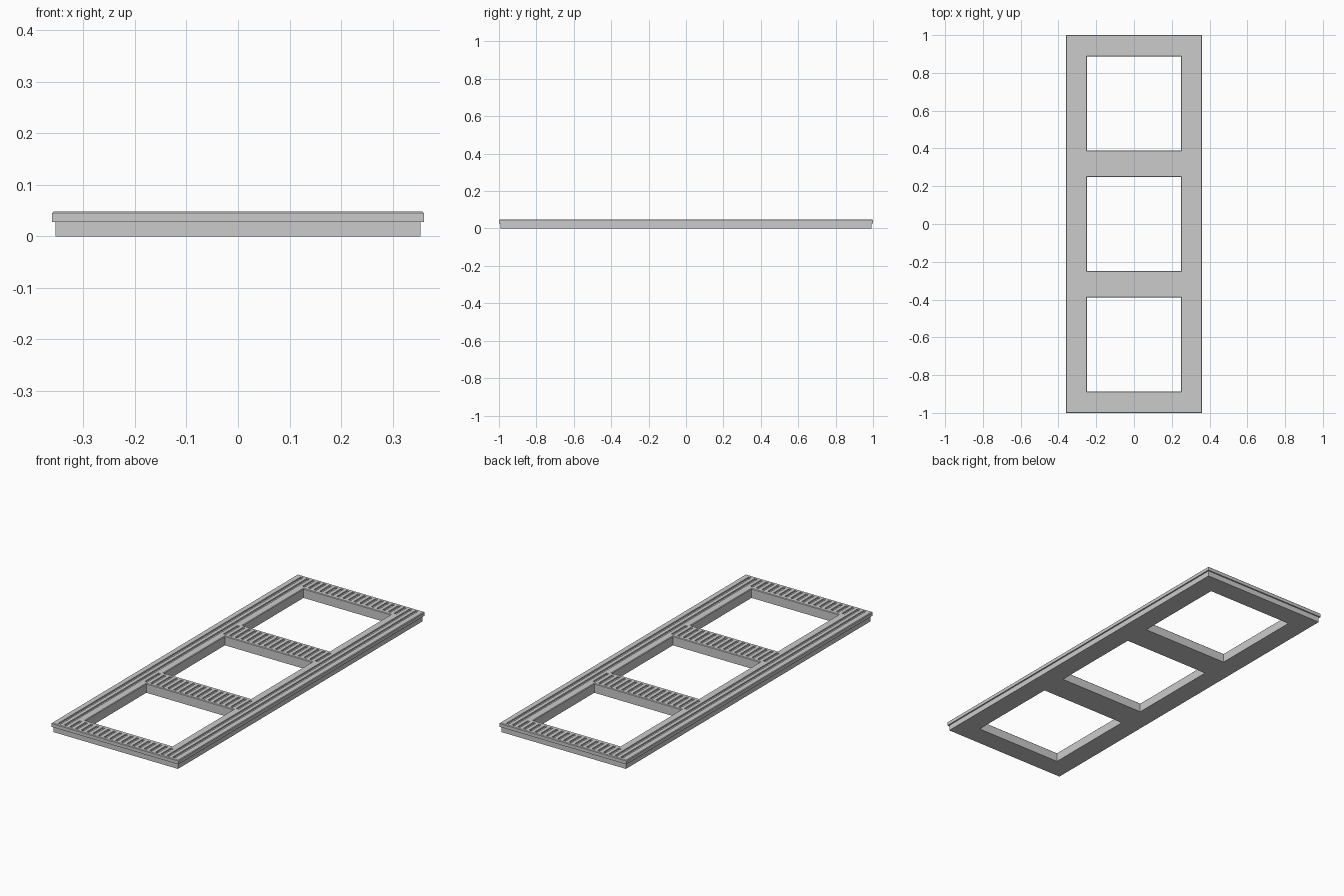
import bpy, bmesh

if "Cube" in bpy.data.objects:
    bpy.data.objects.remove(bpy.data.objects["Cube"])

HOLE = 0.248            # half size of each square opening
PITCH = 0.638           # spacing of openings along y
GROOVE_STEP = 0.0325
GROOVE_HALF = 0.007


def loft(bm, rings, cx=0.0, cy=0.0):
    """Closed solid through stacked rectangles given as (half_x, half_y, z)."""
    loops = [[bm.verts.new((cx + sx * hx, cy + sy * hy, z))
              for sx, sy in ((-1, -1), (1, -1), (1, 1), (-1, 1))]
             for hx, hy, z in rings]
    bm.faces.new(loops[0][::-1])
    bm.faces.new(loops[-1])
    for a, b in zip(loops, loops[1:]):
        for i in range(4):
            j = (i + 1) % 4
            bm.faces.new((a[i], a[j], b[j], b[i]))


def make(name, solids):
    bm = bmesh.new()
    for rings, cx, cy in solids:
        loft(bm, rings, cx, cy)
    bmesh.ops.recalc_face_normals(bm, faces=bm.faces)
    me = bpy.data.meshes.new(name)
    bm.to_mesh(me)
    bm.free()
    ob = bpy.data.objects.new(name, me)
    bpy.context.collection.objects.link(ob)
    return ob


def cut(target, cutter):
    mod = target.modifiers.new("cut", 'BOOLEAN')
    mod.operation = 'DIFFERENCE'
    mod.solver = 'EXACT'
    mod.object = cutter
    bpy.context.view_layer.objects.active = target
    bpy.ops.object.modifier_apply(modifier=mod.name)


# Lower base slab and overhanging deck with a chamfered top edge
base = make("base_frame", [([(0.354, 0.993, 0), (0.354, 0.993, 0.028)], 0, 0)])
deck = make("grooved_deck", [([(0.361, 1.0, 0.028), (0.361, 1.0, 0.045),
                               (0.358, 0.997, 0.048)], 0, 0)])

# Three openings, flared at the top to chamfer the rim
openings = make("opening_cutter", [
    ([(HOLE, HOLE, -0.02), (HOLE, HOLE, 0.045),
      (HOLE + 0.006, HOLE + 0.006, 0.051)], 0, k * PITCH) for k in (-1, 0, 1)])

# Grooves: full length on the side rails, short runs on the four cross rails
runs = [(-0.985, -0.905), (-0.375, -0.265), (0.265, 0.375), (0.905, 0.985)]
grooves = []
for k in range(-10, 11):
    for y0, y1 in ([(-0.985, 0.985)] if abs(k) > 8 else runs):
        h = (y1 - y0) / 2
        grooves.append(([(GROOVE_HALF, h, 0.041), (GROOVE_HALF, h, 0.06)],
                        k * GROOVE_STEP, (y0 + y1) / 2))
groove_cutter = make("groove_cutter", grooves)

cut(base, openings)
cut(deck, openings)
cut(deck, groove_cutter)
for helper in (openings, groove_cutter):
    bpy.data.objects.remove(helper)
